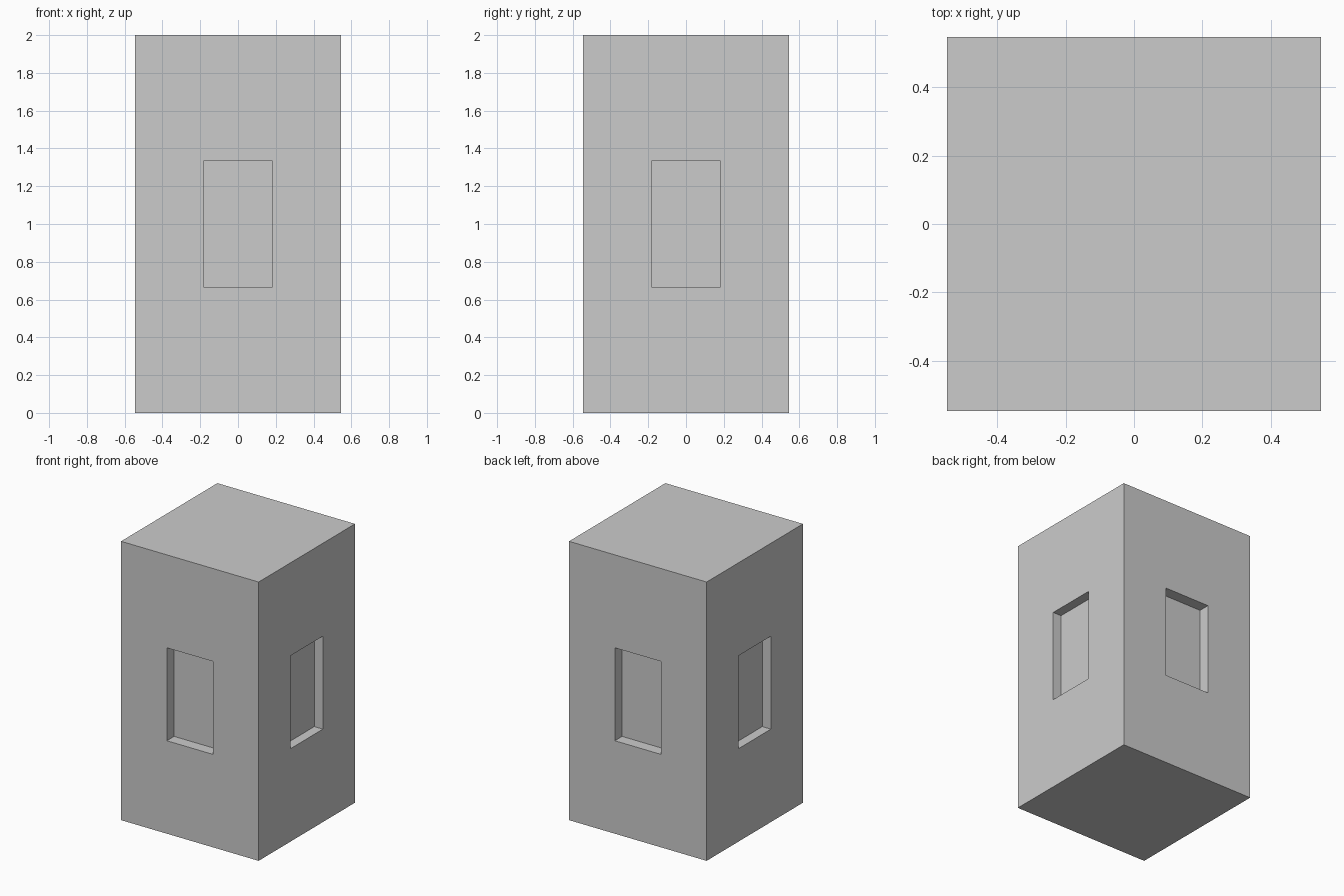
import bpy, bmesh
from mathutils import Vector

if "Cube" in bpy.data.objects:
    bpy.data.objects.remove(bpy.data.objects["Cube"])

HALF, HEIGHT = 0.546, 2.0
DEPTH_X, DEPTH_Y = 0.068, 0.082   # recess depth of side and front/back niches

# Solid block
bm = bmesh.new()
bmesh.ops.create_cube(bm, size=1)
bmesh.ops.scale(bm, vec=(2 * HALF, 2 * HALF, HEIGHT), verts=bm.verts)
bmesh.ops.translate(bm, vec=(0, 0, HEIGHT / 2), verts=bm.verts)

# Niche in the middle third of each upright face
for face in [f for f in bm.faces if abs(f.normal.z) < 0.5]:
    normal = face.normal.copy()
    depth = DEPTH_X if abs(normal.x) > 0.5 else DEPTH_Y
    centre = face.calc_center_median()
    for step in range(2):
        # First pass makes the opening, second pass makes the recess walls
        bmesh.ops.inset_individual(bm, faces=[face], thickness=0.0)
        for v in face.verts:
            if step == 0:
                v.co = centre + (v.co - centre) / 3
            else:
                v.co -= normal * depth

bmesh.ops.recalc_face_normals(bm, faces=bm.faces)
mesh = bpy.data.meshes.new("pillar_block")
bm.to_mesh(mesh)
bm.free()
bpy.context.collection.objects.link(bpy.data.objects.new("pillar_block", mesh))
